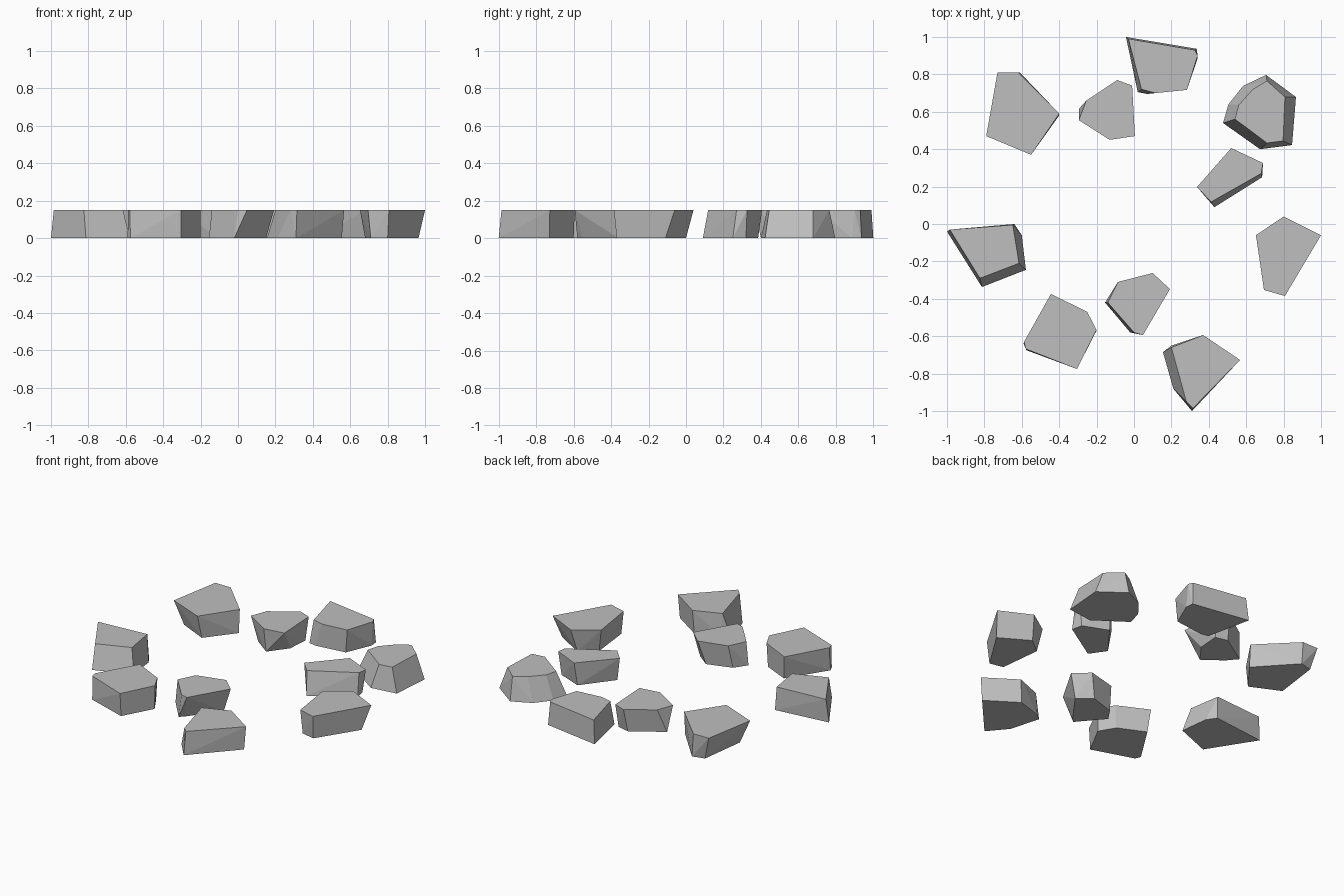
import bpy
import bmesh
import math

HEIGHT = 0.15

stone_grey = bpy.data.materials.new("stone_grey")
stone_grey.diffuse_color = (0.52, 0.52, 0.52, 1.0)


def make_stone(name, top, bottom):
    """Faceted stone: convex block between a top and a bottom outline."""
    bm = bmesh.new()
    for outline, z in ((bottom, 0.0), (top, HEIGHT)):
        for x, y in outline:
            bm.verts.new((x, y, z))
    bmesh.ops.convex_hull(bm, input=bm.verts)
    loose = [v for v in bm.verts if not v.link_faces]
    bmesh.ops.delete(bm, geom=loose, context='VERTS')
    # merge the hull triangles into broad flat facets
    bmesh.ops.dissolve_limit(bm, angle_limit=math.radians(4),
                             verts=bm.verts, edges=bm.edges)
    bmesh.ops.recalc_face_normals(bm, faces=bm.faces)
    mesh = bpy.data.meshes.new(name)
    bm.to_mesh(mesh)
    bm.free()
    mesh.materials.append(stone_grey)
    obj = bpy.data.objects.new(name, mesh)
    bpy.context.collection.objects.link(obj)
    return obj


# back half of the ring
make_stone("stone_back_left",
           [(-.73, .81), (-.62, .81), (-.40, .59), (-.55, .37), (-.79, .47)],
           [(-.69, .79), (-.61, .81), (-.40, .58), (-.54, .40), (-.73, .49)])
make_stone("stone_back_inner",
           [(-.09, .77), (-.01, .74), (.005, .47), (-.13, .45), (-.295, .555), (-.255, .66)],
           [(-.10, .74), (-.02, .72), (-.03, .58), (-.12, .46), (-.24, .55), (-.295, .615)])
make_stone("stone_back",
           [(-.03, .99), (.325, .93), (.34, .90), (.283, .717), (.115, .70), (.04, .72)],
           [(-.043, 1.0), (.335, .937), (.34, .885), (.27, .72), (.07, .695), (.02, .705)])
make_stone("stone_back_right",
           [(.711, .765), (.807, .679), (.797, .444), (.711, .433), (.54, .561), (.56, .636), (.636, .72)],
           [(.706, .797), (.866, .679), (.845, .422), (.674, .40), (.476, .54), (.505, .64), (.583, .738)])
make_stone("stone_right_inner",
           [(.52, .406), (.69, .326), (.68, .27), (.412, .118), (.337, .198)],
           [(.51, .385), (.67, .32), (.685, .25), (.43, .09), (.36, .19)])

# front half of the ring
make_stone("stone_right",
           [(.80, .04), (1.0, -.06), (.807, -.385), (.695, -.353), (.652, -.06)],
           [(.78, 0), (.965, -.11), (.80, -.37), (.71, -.35), (.68, -.08)])
make_stone("stone_front_right",
           [(.37, -.594), (.567, -.727), (.315, -.985), (.28, -.95), (.20, -.66)],
           [(.36, -.60), (.555, -.73), (.31, -1.0), (.21, -.88), (.155, -.685), (.20, -.65)])
make_stone("stone_front_inner",
           [(-.086, -.31), (.10, -.262), (.192, -.348), (.048, -.594), (0, -.58), (-.14, -.42)],
           [(-.10, -.34), (.06, -.29), (.15, -.36), (.01, -.55), (-.02, -.58), (-.155, -.42)])
make_stone("stone_front_left",
           [(-.444, -.374), (-.25, -.47), (-.20, -.567), (-.305, -.775), (-.578, -.668), (-.588, -.63)],
           [(-.43, -.39), (-.26, -.47), (-.20, -.57), (-.305, -.765), (-.575, -.675), (-.59, -.64)])
make_stone("stone_left",
           [(-.985, -.03), (-.648, -.005), (-.615, -.21), (-.824, -.29)],
           [(-1.0, -.04), (-.64, 0), (-.60, -.06), (-.578, -.245), (-.813, -.337)])
